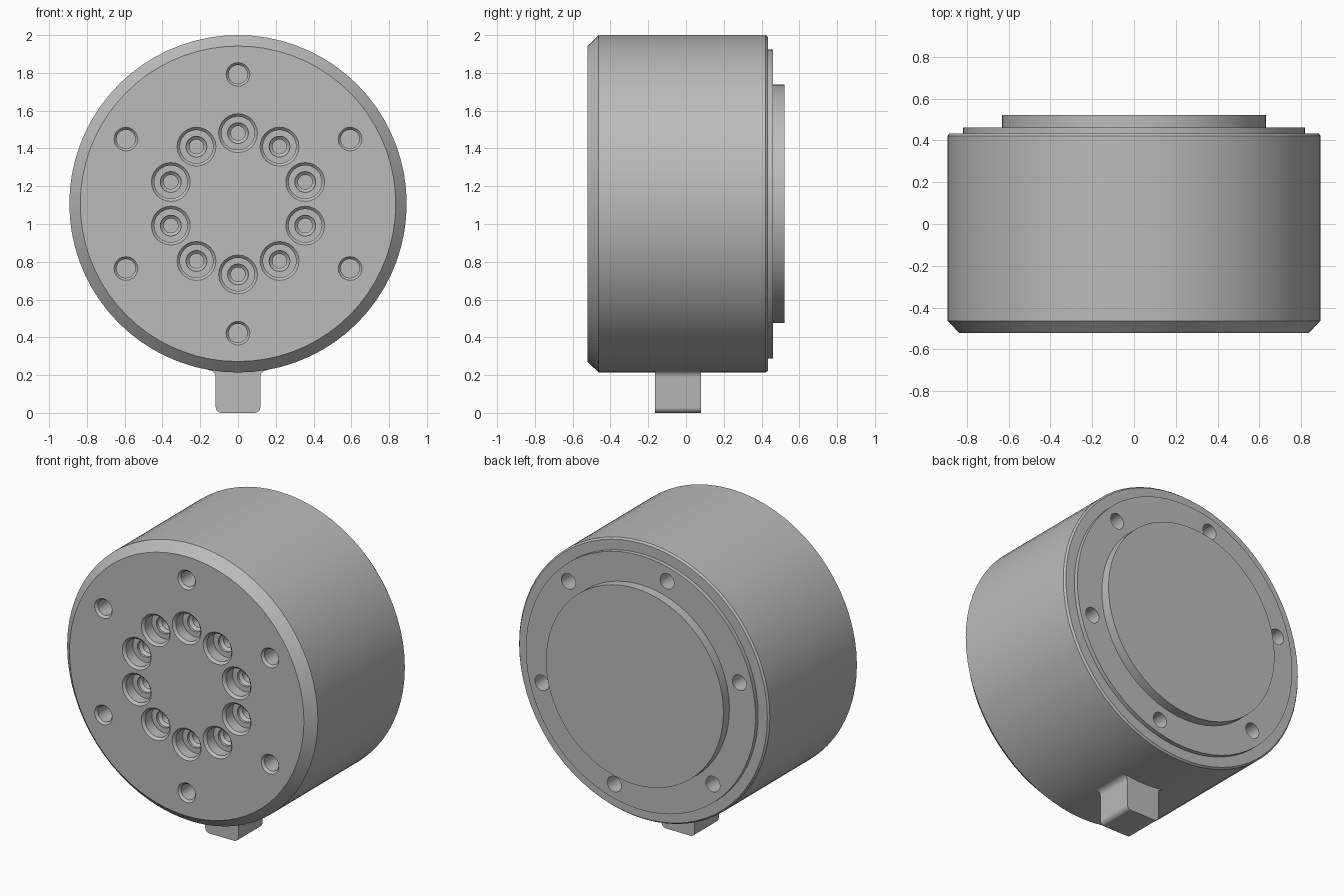
import bpy, bmesh, math

if "Cube" in bpy.data.objects:
    bpy.data.objects.remove(bpy.data.objects["Cube"])

CZ = 1.107  # height of the cylinder axis
grey = bpy.data.materials.new("housing grey")
grey.diffuse_color = (0.5, 0.5, 0.5, 1)
grey.use_nodes = True
grey.node_tree.nodes["Principled BSDF"].inputs["Base Color"].default_value = grey.diffuse_color


def make_object(name, bm):
    bmesh.ops.recalc_face_normals(bm, faces=bm.faces)
    mesh = bpy.data.meshes.new(name)
    bm.to_mesh(mesh)
    bm.free()
    mesh.materials.append(grey)
    obj = bpy.data.objects.new(name, mesh)
    bpy.context.collection.objects.link(obj)
    return obj


def lathe(bm, profile, sides, cx=0.0, cz=0.0):
    """Closed solid turned around an axis along y; profile holds (radius, y)."""
    rings = []
    for r, y in profile:
        rings.append([bm.verts.new((cx + r * math.sin(2 * math.pi * i / sides), y,
                                    cz + r * math.cos(2 * math.pi * i / sides)))
                      for i in range(sides)])
    for a, b in zip(rings, rings[1:]):
        for i in range(sides):
            j = (i + 1) % sides
            bm.faces.new((a[i], a[j], b[j], b[i]))
    bm.faces.new(rings[0])
    bm.faces.new(rings[-1])


def hole_circle(bm, count, radius, start, profile, sides):
    for k in range(count):
        a = math.radians(start) + 2 * math.pi * k / count
        lathe(bm, profile, sides, radius * math.cos(a), CZ + radius * math.sin(a))


def smooth(obj):
    bpy.ops.object.select_all(action='DESELECT')
    obj.select_set(True)
    bpy.context.view_layer.objects.active = obj
    bpy.ops.object.shade_smooth_by_angle(angle=math.radians(25))


# Housing with front chamfer, stepped back plate and round cover
bm = bmesh.new()
lathe(bm, [(0.835, -0.522), (0.893, -0.463), (0.893, 0.422), (0.883, 0.434),
           (0.818, 0.434), (0.818, 0.461), (0.632, 0.461), (0.632, 0.522)], 72, 0, CZ)
housing = make_object("housing", bm)

# Cutters: front mounting holes, counterbored ring, back mounting holes
F, B = -0.522, 0.461
bm = bmesh.new()
hole_circle(bm, 6, 0.685, 90, [(0.063, F - 0.02), (0.063, F), (0.05, F + 0.015),
                               (0.05, F + 0.18)], 20)
hole_circle(bm, 10, 0.374, 90, [(0.103, F - 0.02), (0.103, F), (0.088, F + 0.015),
                                (0.088, F + 0.085), (0.055, F + 0.085),
                                (0.055, F + 0.10), (0.038, F + 0.115),
                                (0.038, F + 0.20)], 24)
hole_circle(bm, 6, 0.728, 45, [(0.05, B + 0.02), (0.05, B - 0.16)], 20)
cutter = make_object("hole_cutter", bm)
cutter.hide_render = True

cut = housing.modifiers.new("holes", 'BOOLEAN')
cut.operation = 'DIFFERENCE'
cut.solver = 'EXACT'
cut.object = cutter
bpy.context.view_layer.objects.active = housing
bpy.ops.object.modifier_apply(modifier="holes")
bpy.data.objects.remove(cutter)
smooth(housing)

# Foot: rounded lower corners, flared fillets where it meets the housing
W, R, FR = 0.118, 0.03, 0.036
half = [(W - R + R * math.sin(t * math.pi / 10), R - R * math.cos(t * math.pi / 10))
        for t in range(6)]
half += [(W + FR - FR * math.cos(t * math.pi / 10), 0.19 + FR * math.sin(t * math.pi / 10))
         for t in range(6)]
half.append((W, 0.25))
outline = half + [(-x, z) for x, z in reversed(half)]
bm = bmesh.new()
front = [bm.verts.new((x, -0.165, z)) for x, z in outline]
back = [bm.verts.new((x, 0.08, z)) for x, z in outline]
n = len(outline)
for i in range(n):
    j = (i + 1) % n
    bm.faces.new((front[i], front[j], back[j], back[i]))
bm.faces.new(front)
bm.faces.new(back)
foot = make_object("foot", bm)
smooth(foot)
